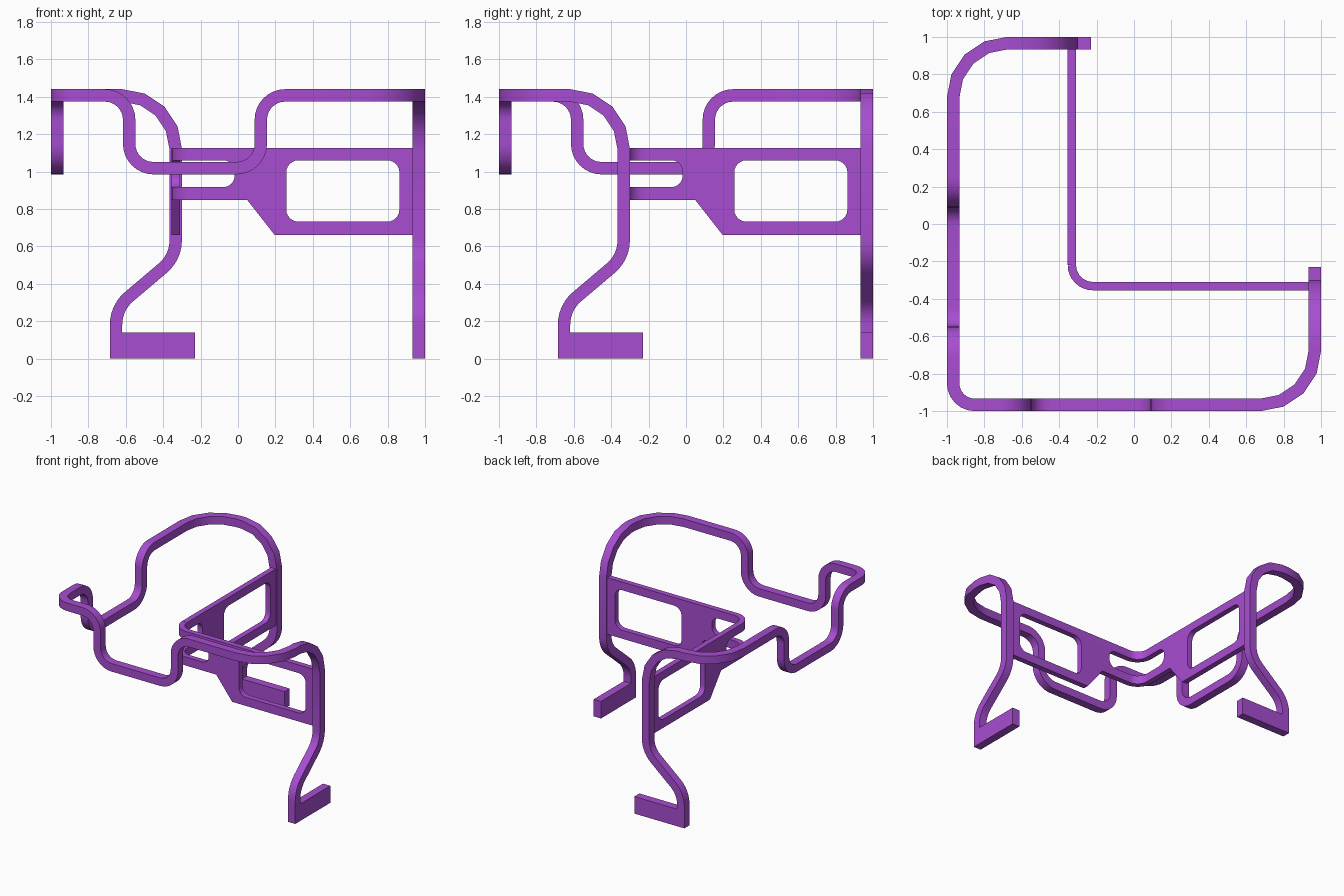
import bpy, bmesh, math
from mathutils import Vector, Matrix

if "Cube" in bpy.data.objects:
    bpy.data.objects.remove(bpy.data.objects["Cube"])

mat = bpy.data.materials.new("purple")
mat.diffuse_color = (0.39, 0.075, 0.64, 1)
mat.use_nodes = True
mat.node_tree.nodes["Principled BSDF"].inputs["Base Color"].default_value = mat.diffuse_color
SWAP = Matrix(((0, 1, 0, 0), (1, 0, 0, 0), (0, 0, 1, 0), (0, 0, 0, 1)))  # mirror across x = y


def rounded(points, closed=False):
    """Points are (x, y, z, tangent length, segments); corners become arcs."""
    out, n = [], len(points)
    for i, (x, y, z, t, seg) in enumerate(points):
        p = Vector((x, y, z))
        if t == 0 or (not closed and i in (0, n - 1)):
            out.append(p)
            continue
        a = (Vector(points[i - 1][:3]) - p).normalized()
        b = (Vector(points[(i + 1) % n][:3]) - p).normalized()
        half = a.angle(b) / 2
        r = t * math.tan(half)
        c = p + (a + b).normalized() * (t / math.cos(half))
        u = (p + a * t - c).normalized()
        v = (p + b * t - c)
        v = (v - u * v.dot(u)).normalized()
        turn = math.pi - 2 * half
        for k in range(seg + 1):
            w = turn * k / seg
            out.append(c + (u * math.cos(w) + v * math.sin(w)) * r)
    return out


def sweep(bm, path, section, caps=True):
    """Mitred sweep: each section slides along the path to the next bisector plane."""
    rings = [[bm.verts.new(p) for p in section]]
    pts = list(section)
    for i in range(1, len(path)):
        d = (path[i] - path[i - 1]).normalized()
        nrm = d if i == len(path) - 1 else d + (path[i + 1] - path[i]).normalized()
        pts = [q + d * ((path[i] - q).dot(nrm) / d.dot(nrm)) for q in pts]
        rings.append([bm.verts.new(q) for q in pts])
    n = len(section)
    for r, s in zip(rings, rings[1:]):
        for k in range(n):
            bm.faces.new((r[k], r[(k + 1) % n], s[(k + 1) % n], s[k]))
    if caps:
        bm.faces.new(rings[0])
        bm.faces.new(rings[-1])


def finish(bm, name):
    bmesh.ops.remove_doubles(bm, verts=bm.verts, dist=0.0005)
    bmesh.ops.recalc_face_normals(bm, faces=bm.faces)
    me = bpy.data.meshes.new(name)
    bm.to_mesh(me)
    bm.free()
    me.materials.append(mat)
    ob = bpy.data.objects.new(name, me)
    bpy.context.collection.objects.link(ob)
    bpy.ops.object.select_all(action='DESELECT')
    ob.select_set(True)
    bpy.context.view_layer.objects.active = ob
    bpy.ops.object.shade_smooth_by_angle(angle=math.radians(30))
    return ob


def mirror_copy(bm):
    geo = bmesh.ops.duplicate(bm, geom=bm.verts[:] + bm.edges[:] + bm.faces[:])["geom"]
    bmesh.ops.transform(bm, matrix=SWAP, verts=[g for g in geo if isinstance(g, bmesh.types.BMVert)])


# Bent tube frame: right leg, over the top, dip on the front, then mirrored
E, W, TOP, DIP = 0.967, 0.033, 1.407, 1.018
half = [
    (E, -0.652, 0.14, 0, 0),
    (E, -0.652, 0.272, 0.09, 6),
    (E, -0.333, 0.542, 0.09, 6),
    (E, -0.333, TOP, 0.287, 4),
    (E, -E, TOP, 0.29, 4),
    (0.122, -E, TOP, 0.13, 8),
    (0.122, -E, DIP, 0.13, 8),
    (-0.582, -E, DIP, 0.13, 8),
    (-0.582, -E, TOP, 0.13, 8),
]
other = [(y, x, z, t, s) for x, y, z, t, s in reversed(half)]
path = rounded(half + [(-E, -E, TOP, 0.115, 6)] + other)
bm = bmesh.new()
start = path[0]
sweep(bm, path, [start + Vector((sx * W, sy * W, 0))
                 for sx, sy in ((-1, -1), (1, -1), (1, 1), (-1, 1))])
finish(bm, "tube_frame")

# Feet: flat bars at the bottom of each leg
for name, swap in (("right_foot", False), ("back_foot", True)):
    bm = bmesh.new()
    m = Matrix.Translation((E, -0.4575, 0.07)) @ Matrix.Diagonal((2 * W, 0.455, 0.14, 1))
    bmesh.ops.create_cube(bm, size=1, matrix=SWAP @ m if swap else m)
    finish(bm, name)

# Corner panel: flat half with window, mirrored, joined by two curved straps
Y, T, X0 = -0.332, 0.0225, -0.22
Z0, Z1, Z2, Z3 = 0.847, 0.917, 1.06, 1.127
F = Y - T
outline = [
    (X0, F, Z3, 0, 0), (0.936, F, Z3, 0, 0), (0.936, F, 0.662, 0, 0),
    (0.195, F, 0.662, 0, 0), (0.05, F, Z0, 0, 0), (X0, F, Z0, 0, 0),
    (X0, F, Z1, 0, 0), (-0.018, F, Z1, 0.06, 6), (-0.018, F, Z2, 0.06, 6),
    (X0, F, Z2, 0, 0),
]
window = [(x, F, z, 0.065, 6) for x, z in
          ((0.258, 0.732), (0.863, 0.732), (0.863, Z2), (0.258, Z2))]
bm = bmesh.new()
for loop in (outline, window):
    vs = [bm.verts.new(p) for p in rounded(loop, True)]
    for a, b in zip(vs, vs[1:] + vs[:1]):
        bm.edges.new((a, b))
bmesh.ops.triangle_fill(bm, edges=bm.edges[:], use_beauty=True, normal=(0, -1, 0))
ext = bmesh.ops.extrude_face_region(bm, geom=bm.faces[:], use_keep_orig=True)["geom"]
bmesh.ops.translate(bm, vec=(0, 2 * T, 0),
                    verts=[g for g in ext if isinstance(g, bmesh.types.BMVert)])
butt = [f for f in bm.faces if all(abs(v.co.x - X0) < 1e-4 for v in f.verts)]
bmesh.ops.delete(bm, geom=butt, context='FACES')
mirror_copy(bm)
arc = rounded([(X0, Y, 0, 0, 0), (Y, Y, 0, X0 - Y, 8), (Y, X0, 0, 0, 0)])[1:-1]
for lo, hi in ((Z0, Z1), (Z2, Z3)):
    sec = [Vector((X0, Y + s * T, z)) for s, z in ((-1, lo), (1, lo), (1, hi), (-1, hi))]
    sweep(bm, arc, sec, caps=False)
finish(bm, "corner_panel")
